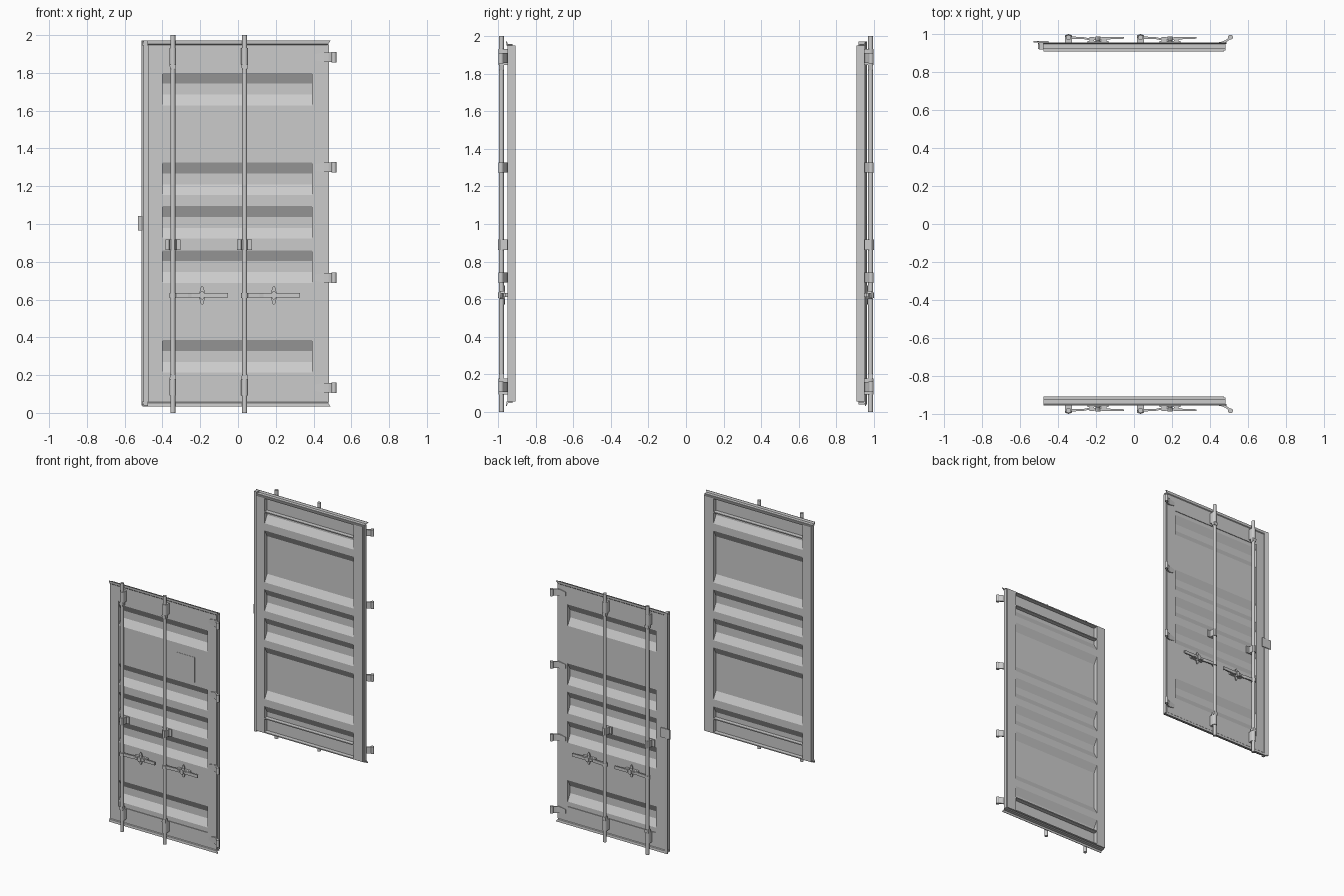
import bpy, bmesh, math

if "Cube" in bpy.data.objects:
    bpy.data.objects.remove(bpy.data.objects["Cube"])

# d = distance of a point outward from the middle; S turns it into y
S, TAG = -1, "front"


def finish(name, bm, smooth=False):
    bmesh.ops.recalc_face_normals(bm, faces=bm.faces)
    me = bpy.data.meshes.new(name)
    bm.to_mesh(me)
    bm.free()
    ob = bpy.data.objects.new(TAG + "_" + name, me)
    bpy.context.collection.objects.link(ob)
    if smooth:
        bpy.ops.object.select_all(action='DESELECT')
        bpy.context.view_layer.objects.active = ob
        ob.select_set(True)
        bpy.ops.object.shade_smooth_by_angle(angle=math.radians(40))
    return ob


def prism(name, pts, axis, a, b, smooth=False):
    """Extrude an outline: axis x takes (d,z), y takes (x,z), z takes (x,d)."""
    def place(p, t):
        u, v = p
        return {'x': (t, S * u, v), 'y': (u, S * t, v), 'z': (u, S * v, t)}[axis]
    bm = bmesh.new()
    lo = [bm.verts.new(place(p, a)) for p in pts]
    hi = [bm.verts.new(place(p, b)) for p in pts]
    n = len(pts)
    bm.faces.new(lo)
    bm.faces.new(hi)
    for i in range(n):
        j = (i + 1) % n
        bm.faces.new((lo[i], lo[j], hi[j], hi[i]))
    return finish(name, bm, smooth)


def box(name, x0, x1, d0, d1, z0, z1):
    return prism(name, [(x0, d0), (x1, d0), (x1, d1), (x0, d1)], 'z', z0, z1)


def ring(cu, cv, ru, rv, n):
    return [(cu + ru * math.cos(2 * math.pi * i / n),
             cv + rv * math.sin(2 * math.pi * i / n)) for i in range(n)]


def flip(pts):
    return [(d, 2.005 - z) for d, z in pts]


def gasket(name, pts, x0, x1, flare):
    # sealing strip whose lip flares sideways at the hinge end
    ob = prism(name, pts, 'x', x0, x1)
    for v in ob.data.vertices:
        out = max(0, abs(v.co.z - 1.0025) - 0.9425)
        if v.co.x > 0:
            v.co.x += flare * out
    return ob


def door(back):
    # frame stiles
    box("left_stile", -0.477, -0.40, 0.908, 0.95, 0.055, 1.95)
    box("right_stile", 0.392, 0.475, 0.908, 0.95, 0.055, 1.95)

    # channel-section rails, open to the inside
    rail = [(0.95, 1.95), (0.908, 1.95), (0.908, 1.942), (0.942, 1.942),
            (0.942, 1.838), (0.908, 1.838), (0.908, 1.83), (0.95, 1.83)]
    prism("top_rail", rail, 'x', -0.40, 0.392)
    prism("bottom_rail", flip(rail), 'x', -0.40, 0.392)

    # corrugated sheet with five recessed ribs
    o, r, t = 0.945, 0.914, 0.004
    line = [(o, 1.832)]
    for top in (1.80, 1.325, 1.095, 0.86, 0.385):
        line += [(o, top), (r, top - 0.057), (r, top - 0.115), (o, top - 0.172)]
    line.append((o, 0.175))
    prism("corrugated_panel", line + [(d - t, z) for d, z in reversed(line)],
          'x', -0.401, 0.393)

    # rubber seals
    seal = [(0.922, 1.945), (0.948, 1.945), (0.955, 1.952), (0.957, 1.972),
            (0.953, 1.972), (0.948, 1.958), (0.922, 1.958)]
    x0 = -0.505 if back else -0.478
    gasket("top_seal", seal, x0, 0.472, 0.7)
    gasket("bottom_seal", flip(seal), x0, 0.472, 0.7)
    box("right_seal", 0.475, 0.481, 0.915, 0.945, 0.055, 1.95)
    if back:
        side = [(-0.477, 0.918), (-0.50, 0.918), (-0.50, 0.95), (-0.51, 0.958),
                (-0.51, 0.962), (-0.477, 0.955)]
        prism("left_seal", side, 'z', 0.04, 1.972)
        box("overlap_tab", -0.53, -0.45, 0.957, 0.964, 0.965, 1.042)
    else:
        box("data_plate", 0.12, 0.277, 0.944, 0.947, 1.35, 1.553)

    # locking bars with their guides and handles
    for k, x in enumerate((-0.345, 0.035)):
        n = "_%d" % (k + 1)
        prism("lock_bar" + n, ring(x, 0.982, 0.0135, 0.0135, 16), 'z', 0, 2, True)
        for m, (z0, z1) in enumerate(((1.845, 1.932), (0.092, 0.178))):
            mid = (z0 + z1) / 2
            saddle = [(x - 0.018, 0.95)] + [
                (x + 0.018 * math.cos(a), 0.98 + 0.018 * math.sin(a))
                for a in [math.pi * (1 - i / 8) for i in range(9)]] + [(x + 0.018, 0.95)]
            prism("bar_guide" + n + "_%d" % m, saddle, 'z', z0, z1, True)
            # tapered collar pointing to the middle of the door
            e = z0 - 0.025 if mid > 1 else z1 + 0.025
            s = z0 if mid > 1 else z1
            prism("guide_collar" + n + "_%d" % m,
                  [(x - 0.018, s), (x + 0.018, s), (x + 0.014, e), (x - 0.014, e)],
                  'y', 0.968, 0.996)
        clamp = [(x - 0.04, 0.945), (x + 0.04, 0.945), (x + 0.04, 0.953),
                 (x + 0.019, 0.953), (x + 0.017, 0.99), (x + 0.009, 0.999),
                 (x - 0.009, 0.999), (x - 0.017, 0.99), (x - 0.019, 0.953),
                 (x - 0.04, 0.953)]
        prism("middle_clamp" + n, clamp, 'z', 0.862, 0.918)

        # handle lever, tapering at the pivot and the grip
        prism("handle_collar" + n, ring(x, 0.982, 0.018, 0.018, 16), 'z', 0.607, 0.636, True)
        lever = [(x + 0.012, 0.975), (x + 0.08, 0.974), (x + 0.10, 0.970),
                 (x + 0.20, 0.970), (x + 0.225, 0.974), (x + 0.293, 0.976),
                 (x + 0.293, 0.985), (x + 0.20, 0.984), (x + 0.10, 0.980),
                 (x + 0.08, 0.984), (x + 0.012, 0.988)]
        prism("handle_lever" + n, lever, 'z', 0.61, 0.634)
        # handle catch on the door
        c = x + 0.155
        prism("catch_plate" + n, ring(c, 0.622, 0.014, 0.05, 16), 'y', 0.962, 0.969)
        box("catch_base" + n, c - 0.055, c + 0.055, 0.944, 0.963, 0.612, 0.632)
        prism("catch_latch" + n, ring(c, 0.622, 0.014, 0.022, 12), 'y', 0.969, 0.989)
        for sx in (-0.032, 0.032):
            box("catch_stud" + n, c + sx - 0.012, c + sx + 0.012, 0.96, 0.985, 0.615, 0.629)

    # hinges
    strap = [(0.405, 0.949), (0.46, 0.949), (0.485, 0.958), (0.508, 0.974),
             (0.503, 0.983), (0.48, 0.967), (0.455, 0.958), (0.405, 0.953)]
    for k, z in enumerate((1.883, 1.30, 0.715, 0.133)):
        ob = prism("hinge_strap_%d" % k, strap, 'z', z - 0.026, z + 0.026)
        for v in ob.data.vertices:      # blade narrows toward the door
            if v.co.x < 0.42:
                v.co.z = z + (v.co.z - z) * 0.6
        prism("hinge_knuckle_%d" % k, ring(0.508, 0.984, 0.013, 0.013, 14),
              'z', z - 0.028, z + 0.028, True)


# the two doors face away from each other
for S, TAG in ((-1, "front"), (1, "back")):
    door(S > 0)
